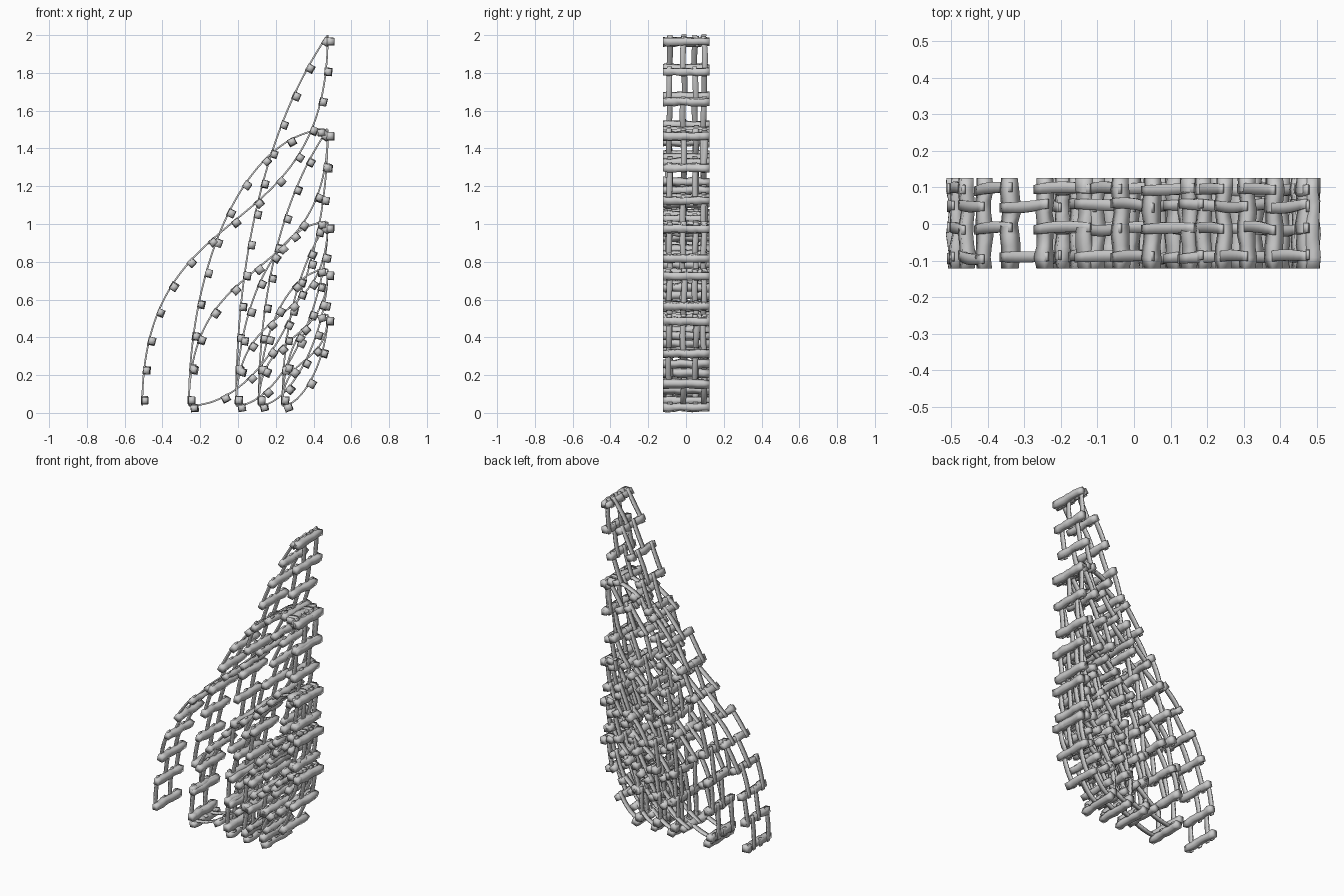
import bpy, bmesh, math, random
from mathutils import Vector

if "Cube" in bpy.data.objects:
    bpy.data.objects.remove(bpy.data.objects["Cube"])

random.seed(4)
RIGHT = 0.475      # x where the strips gather
BASE = 0.038       # height of the lower strip ends
LANES = ((0.05, -0.09), (0.095, -0.013))   # ribbon lanes for even and odd gaps


def bezier_path(x0, top, h1, h2, n=64):
    """Strip centre line; handles are fractions of the strip's width and height."""
    w, h = RIGHT - x0, top - BASE
    p = [Vector((x0 + a * w, 0, BASE + b * h)) for a, b in ((0, 0), h1, h2, (1, 1))]
    pts = []
    for i in range(n + 1):
        t = i / n
        u = 1 - t
        pts.append(u**3 * p[0] + 3 * u * u * t * p[1] + 3 * u * t * t * p[2] + t**3 * p[3])
    return pts


def resample(pts):
    """Function giving point and tangent at an arc length, plus total length."""
    acc = [0.0]
    for a, b in zip(pts, pts[1:]):
        acc.append(acc[-1] + (b - a).length)

    def at(s):
        s = min(max(s, 0), acc[-1])
        i = 0
        while i < len(pts) - 2 and acc[i + 1] < s:
            i += 1
        d = pts[i + 1] - pts[i]
        return pts[i] + d * ((s - acc[i]) / d.length), d.normalized()
    return at, acc[-1]


def sweep(bm, rings):
    """Skin a chain of four-cornered rings and cap the ends."""
    vs = [[bm.verts.new(c) for c in r] for r in rings]
    for a, b in zip(vs, vs[1:]):
        for k in range(4):
            bm.faces.new((a[k], a[(k + 1) % 4], b[(k + 1) % 4], b[k]))
    bm.faces.new(vs[0][::-1])
    bm.faces.new(vs[-1])


def ring(c, u, v, hu, hv):
    return [c - u * hu - v * hv, c + u * hu - v * hv, c + u * hu + v * hv, c - u * hu + v * hv]


def finish(bm, name):
    bmesh.ops.recalc_face_normals(bm, faces=bm.faces[:])
    me = bpy.data.meshes.new(name)
    bm.to_mesh(me)
    bm.free()
    ob = bpy.data.objects.new(name, me)
    bpy.context.collection.objects.link(ob)
    me.shade_smooth()   # fully smooth, giving the rounded wicker look


def woven_strip(name, path, shift):
    at, length = resample(path)
    first, last = 0.028, 0.034
    n = max(3, round((length - first - last) / 0.163))
    step = (length - first - last) / n
    Y = Vector((0, 1, 0))

    # cross slats, sitting on the lower right side of the ribbons
    bm = bmesh.new()
    for i in range(n + 1):
        p, t = at(first + i * step)
        nrm = Vector((t.z, 0, -t.x))
        rings = []
        for j in range(9):
            c = p + nrm * (0.014 + 0.003 * math.sin(j * 1.5 + i * math.pi)) + t * random.uniform(-0.003, 0.003)
            c.y = -0.122 + 0.247 * j / 8
            s = random.uniform(0.015, 0.019)
            rings.append(ring(c, t, nrm, s * 1.1, s))
        sweep(bm, rings)
    finish(bm, name + "_slats")

    # short ribbons bridging neighbouring slats, staggered like bricks
    bm = bmesh.new()
    for g in range(-1, n + 1):
        a = max(0, first + g * step - 0.026)
        b = min(length, first + (g + 1) * step + 0.026)
        for lane in LANES[(g + shift) % 2]:
            skew = random.uniform(-0.006, 0.006)
            bow = random.uniform(-0.006, 0.006)
            rings = []
            for i in range(9):
                f = i / 8
                p, t = at(a + (b - a) * f)
                nrm = Vector((t.z, 0, -t.x))
                p.y = lane + skew * (2 * f - 1) + bow * math.sin(math.pi * f)
                wide = 0.0125 + 0.003 * math.sin(math.pi * f)
                rings.append(ring(p, Y, nrm, wide, 0.0045))
            sweep(bm, rings)
    finish(bm, name + "_ribbons")


# strip families: handles, weave shift, then (foot x, top z) for each strip
S_CURVE = ((0, 0.59), (1, 0.41))
ARCH = ((0, 0.55), (0.45, 1))
LEAN = ((0, 0.5), (0.5, 0.82))
BOWL = ((0.55, 0), (1, 0.45))
SHALLOW = ((0.48, 0), (1, 0.55))
families = {
    "s_curve": (S_CURVE, 0, [(-0.507, 2.0), (-0.26, 1.5), (-0.01, 1.01), (0.11, 0.76), (0.235, 0.52)]),
    "arch": (ARCH, 0, [(-0.26, 1.5), (-0.01, 1.01), (0.11, 0.76), (0.235, 0.52)]),
    "lean": (LEAN, 1, [(-0.01, 2.0), (0.11, 1.5), (0.235, 1.01)]),
    "bowl": (BOWL, 0, [(-0.26, 1.5)]),
    "shallow_bowl": (SHALLOW, 1, [(-0.01, 1.01), (0.11, 0.76), (0.235, 0.52)]),
}
for kind, (handles, shift, spans) in families.items():
    for i, (foot, top) in enumerate(spans):
        woven_strip(f"{kind}_strip_{i + 1}", bezier_path(foot, top, *handles), shift)
